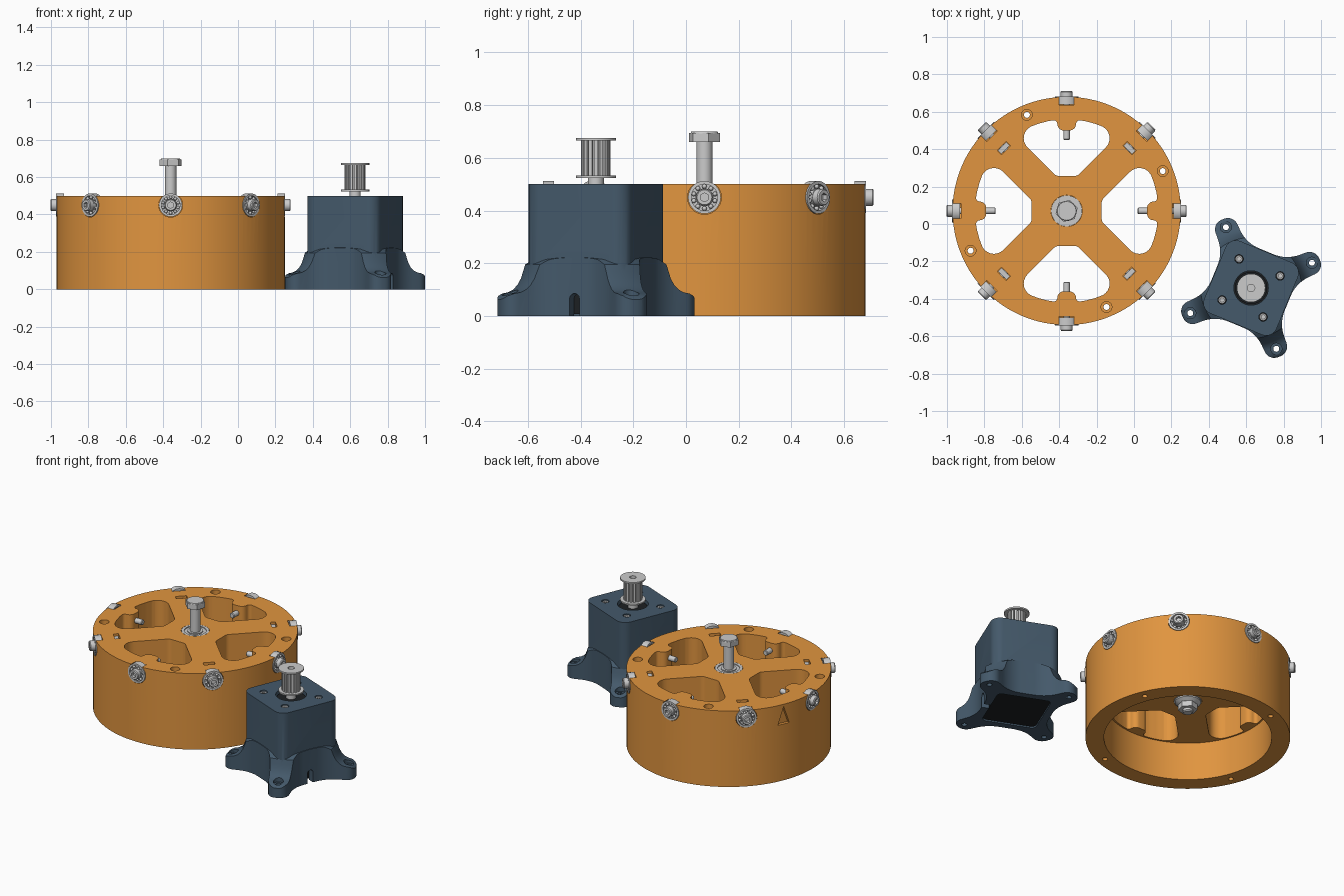
import bpy, bmesh
from math import pi, sin, cos, tan, radians, atan2
from mathutils import Matrix, Vector

if "Cube" in bpy.data.objects:
    bpy.data.objects.remove(bpy.data.objects["Cube"])

T, RAD = Matrix.Translation, lambda d: radians(d)
def rz(d): return Matrix.Rotation(radians(d), 4, 'Z')
RING = T((-0.36, 0.07, 0))
MOTOR = T((0.626, -0.342, 0)) @ rz(22.5)

def radial(base, deg, z=0.0):
    """Local z axis points outwards from the base centre."""
    return base @ T((0, 0, z)) @ rz(deg) @ Matrix.Rotation(pi / 2, 4, 'Y')

def material(name, rgb):
    m = bpy.data.materials.new(name)
    m.diffuse_color = (*rgb, 1)
    m.use_nodes = True
    m.node_tree.nodes["Principled BSDF"].inputs["Base Color"].default_value = m.diffuse_color
    return m

ORANGE = material("orange_plastic", (0.75, 0.30, 0.05))
SLATE = material("slate_plastic", (0.058, 0.10, 0.145))
BLACK = material("black_metal", (0.012, 0.014, 0.016))

def lathe(bm, prof, n=32):
    rings = [[bm.verts.new((r * cos(2 * pi * i / n), r * sin(2 * pi * i / n), h)) for r, h in prof] for i in range(n)]
    for i in range(n):
        a, b = rings[i], rings[(i + 1) % n]
        for j in range(len(prof)):
            k = (j + 1) % len(prof)
            if prof[j][0] or prof[k][0]:
                bm.faces.new((a[j], b[j], b[k], a[k]))
    bmesh.ops.remove_doubles(bm, verts=[v for r in rings for v in r], dist=1e-5)

def prism(bm, pts, z0, z1):
    lo = [bm.verts.new((x, y, z0)) for x, y in pts]
    hi = [bm.verts.new((x, y, z1)) for x, y in pts]
    bm.faces.new(lo)
    bm.faces.new(hi)
    for i in range(len(pts)):
        k = (i + 1) % len(pts)
        bm.faces.new((lo[i], lo[k], hi[k], hi[i]))

def fillet(pts, n=7):
    """Round a polygon given as (x, y, radius)."""
    out = []
    for i, (x, y, r) in enumerate(pts):
        p = Vector((x, y))
        if r == 0:
            out.append((x, y))
            continue
        a = (Vector(pts[i - 1][:2]) - p).normalized()
        b = (Vector(pts[(i + 1) % len(pts)][:2]) - p).normalized()
        half = a.angle(b) / 2
        c = p + (a + b).normalized() * r / sin(half)
        s, e = p + a * r / tan(half) - c, p + b * r / tan(half) - c
        s0 = atan2(s.y, s.x)
        d = (atan2(e.y, e.x) - s0 + pi) % (2 * pi) - pi
        out += [(c.x + r * cos(s0 + d * k / n), c.y + r * sin(s0 + d * k / n)) for k in range(n + 1)]
    return out

def ngon(r, n=6, turn=0):
    return [(r * cos(2 * pi * i / n + radians(turn)), r * sin(2 * pi * i / n + radians(turn))) for i in range(n)]

def diamond(r, f):
    return fillet([(r, 0, f), (0, r, f), (-r, 0, f), (0, -r, f)])

def smooth(ob):
    bpy.ops.object.select_all(action='DESELECT')
    ob.select_set(True)
    bpy.context.view_layer.objects.active = ob
    bpy.ops.object.shade_smooth_by_angle(angle=radians(30))

def part(name, M, *builds, mat=None):
    bm = bmesh.new()
    for fn, *args in builds:
        fn(bm, *args)
    bmesh.ops.recalc_face_normals(bm, faces=bm.faces)
    me = bpy.data.meshes.new(name)
    bm.to_mesh(me)
    bm.free()
    if mat:
        me.materials.append(mat)
    ob = bpy.data.objects.new(name, me)
    bpy.context.collection.objects.link(ob)
    ob.matrix_world = M
    smooth(ob)
    return ob

def boolean(ob, M, build, op='DIFFERENCE'):
    c = part("cutter", M, build)
    c.hide_render = True
    m = ob.modifiers.new("b", 'BOOLEAN')
    m.operation, m.solver, m.object = op, 'EXACT', c
    bpy.context.view_layer.objects.active = ob
    bpy.ops.object.modifier_apply(modifier=m.name)
    bpy.data.objects.remove(c)

def copy(ob, name, M):
    o = bpy.data.objects.new(name, ob.data)
    bpy.context.collection.objects.link(o)
    o.matrix_world = M

def rod(r, a, b, n=32):
    return (lathe, [(0, a), (r, a), (r, b), (0, b)], n)

def tube(r0, r1, a, b, n=40):
    return (lathe, [(r0, a), (r1, a), (r1, b), (r0, b)], n)

# Turntable drum: thick plate on a hollow rim
drum = part("turntable_drum", RING, (lathe, [(.5, 0), (.61, 0), (.61, .5), (0, .5), (0, .25), (.5, .25)], 128), mat=ORANGE)
arc = [(.49 * cos(radians(d)), .49 * sin(radians(d)), 0) for d in (67, 72, 78)]
side = [(.057, .187, .04), (.275, .405, .07)] + arc + [(.05, .488, .02), (.05, .43, .035)]
window = fillet(side + [(-x, y, r) for x, y, r in reversed(side)])
for k in range(4):
    boolean(drum, RING @ rz(90 * k), (prism, window, .1, .6))
    hole = RING @ rz(22.5 + 90 * k) @ T((.556, 0, 0))
    boolean(drum, hole, rod(.016, -.1, .6, 20))
    boolean(drum, hole, rod(.029, .46, .6, 24))
    boolean(drum, RING @ rz(45 + 90 * k), (prism, [(.459, -.034), (.491, -.034), (.491, .034), (.459, .034)], .40, .6))
for k in range(8):
    boolean(drum, radial(RING, 45 * k, .45), rod(.064, .565, .7, 40))
for r, a, b in ((.04, .1, .6), (.084, .447, .6), (.084, .2, .303)):
    boolean(drum, RING, rod(r, a, b, 48))
boolean(drum, radial(RING, 157.5, .45), (prism, [(.08, -.04), (.08, .04), (-.035, 0)], .59, .7))
smooth(drum)

# Rim rollers: ball bearing and socket-head bolt, built once and copied
def balls(bm, r, size, h, n):
    for x, y in ngon(r, n):
        bmesh.ops.create_uvsphere(bm, u_segments=12, v_segments=8, radius=size, matrix=T((x, y, h)))

M0 = radial(RING, 0, .45)
bearing = part("rim_bearing_1", M0, tube(.05, .062, .57, .612), tube(.018, .034, .57, .612),
               (balls, .042, .009, .602, 10), tube(.033, .051, .575, .59))
bolt = part("rim_bolt_1", M0, (lathe, [(0, .38), (.014, .38), (.017, .384), (.017, .612), (.032, .612),
                                       (.032, .637), (.028, .642), (0, .642)], 28))
boolean(bolt, M0, (prism, ngon(.017), .622, .7))
smooth(bolt)
for k in range(1, 8):
    Mk = radial(RING, 45 * k, .45)
    copy(bearing, f"rim_bearing_{k + 1}", Mk)
    copy(bolt, f"rim_bolt_{k + 1}", Mk)
for k in range(4):
    part(f"square_nut_{k + 1}", RING @ rz(45 + 90 * k),
         (prism, [(.462, -.032), (.488, -.032), (.488, .032), (.462, .032)], .42, .485))

# Central axle: two bearings, hex bolt, flanged nut
for name, z in (("upper", .447), ("lower", .25)):
    part(f"{name}_axle_bearing", RING, tube(.066, .083, z, z + .053, 48), tube(.03, .046, z, z + .053),
         tube(.045, .067, z + .006, z + .047))
part("axle_bolt", RING, (lathe, [(0, .17), (.025, .17), (.03, .176), (.03, .662), (0, .662)], 32),
     (prism, ngon(.061, 6, 15), .66, .695),
     (lathe, [(0, .69), (.054, .69), (.05, .70), (0, .70)], 32))
part("axle_nut", RING, (lathe, [(.028, .249), (.078, .249), (.078, .24), (.055, .225), (.028, .225)], 40),
     (prism, ngon(.058, 6, 15), .19, .235))

# Motor housing: rounded tower with four flared feet
plan = []
for k in range(4):
    for u, v, r in ((.232, -.068, .19), (.397, -.06, .055), (.397, .06, .055), (.232, .068, .19)):
        a = k * pi / 2
        plan.append((u * cos(a) - v * sin(a), u * sin(a) + v * cos(a), r))
housing = part("motor_housing", MOTOR, (prism, fillet(plan, 9), 0, .3), mat=SLATE)
flare = [(0, -.1), (.42, -.1), (.42, .045), (.398, .062), (.385, .076), (.365, .085), (.34, .09), (.32, .1),
         (.302, .118), (.288, .142), (.279, .168), (.27, .195), (.24, .215), (.2, .225), (0, .225)]
boolean(housing, MOTOR, (lathe, flare, 96), 'INTERSECT')
boolean(housing, MOTOR, (prism, diamond(.296, .06), 0, .5), 'UNION')
boolean(housing, MOTOR, (prism, diamond(.237, .03), -.1, .46))
boolean(housing, MOTOR, rod(.092, .4, .6, 48))
for k in range(4):
    foot = MOTOR @ rz(90 * k) @ T((.352, 0, 0))
    boolean(housing, foot, rod(.016, -.1, .3, 20))
    boolean(housing, foot, rod(.03, .07, .2, 28))
    boolean(housing, MOTOR @ rz(90 * k) @ T((.168, 0, 0)), rod(.023, .44, .6, 24))
arch = fillet([(.05, -.02, 0), (.05, .02, 0), (-.085, .02, .019), (-.085, -.02, .019)])
boolean(housing, radial(MOTOR, -45), (prism, arch, .1, .3))
smooth(housing)

# Motor inside the housing, with its screws
part("motor_block", MOTOR, (prism, diamond(.234, .03), .008, .458), rod(.086, .45, .48, 48), mat=BLACK)
screw = [(0, .45), (.021, .45), (.021, .488), (.018, .495), (.01, .495), (.01, .48), (0, .48)]
for k in range(4):
    part(f"motor_screw_{k + 1}", MOTOR @ rz(90 * k) @ T((.168, 0, 0)), (lathe, screw, 24))

# Toothed belt pulley on the motor shaft
part("motor_shaft", MOTOR, rod(.03, .47, .535))
teeth = []
for i in range(16):
    for da, r in ((-7, .056), (7, .056), (8.5, .043), (14, .043)):
        a = radians(i * 22.5 + da)
        teeth.append((r * cos(a), r * sin(a)))
pulley = part("pulley_teeth", MOTOR, (prism, teeth, .53, .67))
boolean(pulley, MOTOR, rod(.02, .55, .8, 24))
smooth(pulley)
part("pulley_lower_flange", MOTOR, tube(.02, .076, .524, .533, 48))
part("pulley_upper_flange", MOTOR, tube(.02, .076, .665, .675, 48))
